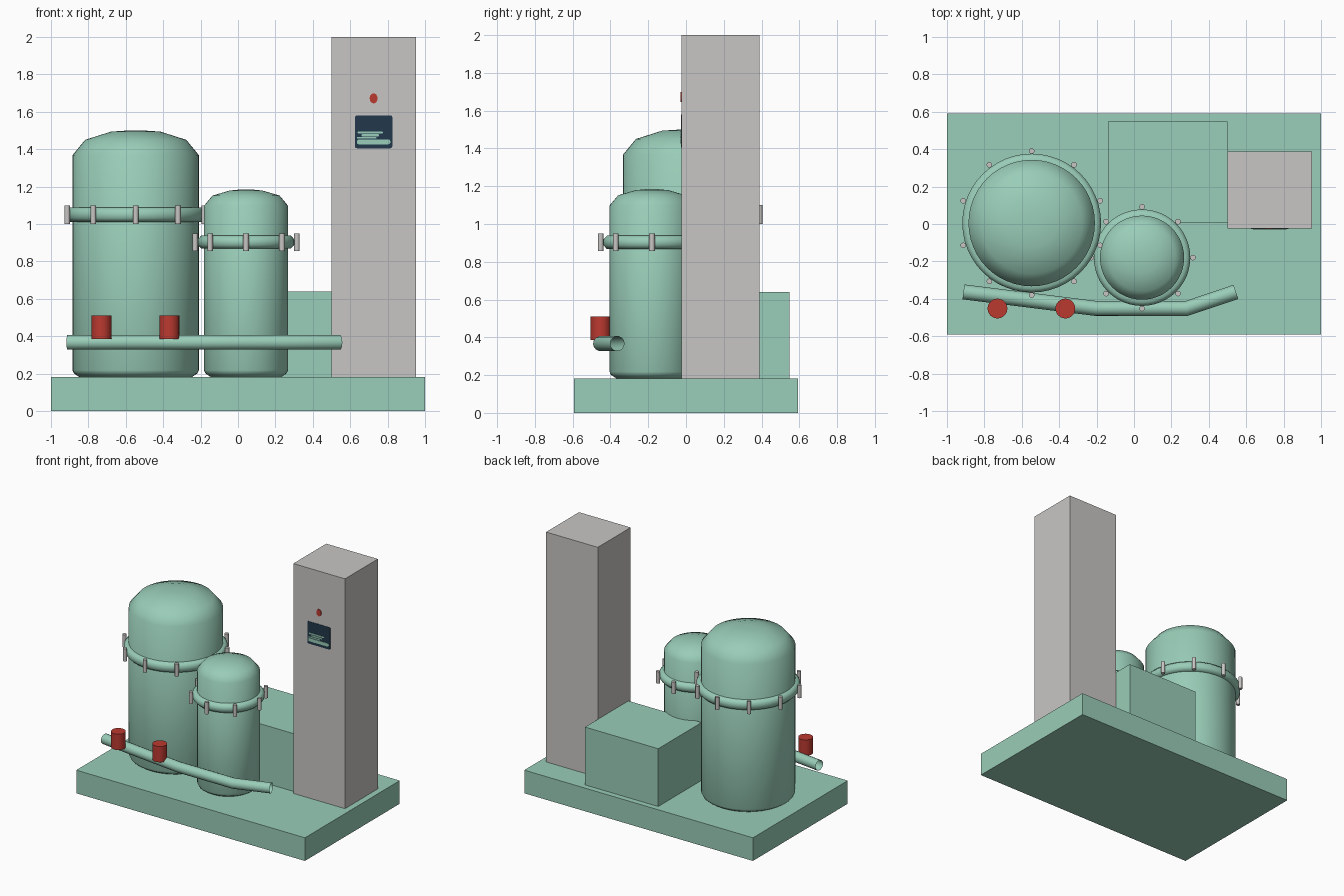
import bpy
import bmesh
from math import radians, sin, cos, tau
from mathutils import Matrix, Vector

cube = bpy.data.objects.get("Cube")
if cube:
    bpy.data.objects.remove(cube, do_unlink=True)


def material(name, colour):
    mat = bpy.data.materials.new(name)
    mat.use_nodes = True
    rgba = (*colour, 1)
    mat.diffuse_color = rgba
    bsdf = mat.node_tree.nodes["Principled BSDF"]
    bsdf.inputs["Base Color"].default_value = rgba
    bsdf.inputs["Roughness"].default_value = 0.6
    return mat


GREEN = material("pale green paint", (0.32, 0.61, 0.48))
GREY = material("light grey metal", (0.58, 0.565, 0.55))
RED = material("red paint", (0.5, 0.042, 0.03))
NAVY = material("dark blue screen", (0.016, 0.04, 0.07))


def finish(name, bm, mat, smooth=None):
    bmesh.ops.recalc_face_normals(bm, faces=bm.faces)
    mesh = bpy.data.meshes.new(name)
    bm.to_mesh(mesh)
    bm.free()
    mesh.materials.append(mat)
    if smooth:
        mesh.shade_smooth()
        mesh.set_sharp_from_angle(angle=radians(smooth))
    obj = bpy.data.objects.new(name, mesh)
    bpy.context.collection.objects.link(obj)
    return obj


def box(name, low, high, mat):
    low, high = Vector(low), Vector(high)
    bm = bmesh.new()
    bmesh.ops.create_cube(bm, size=1, matrix=Matrix.Translation((low + high) / 2)
                          @ Matrix.Diagonal((*(high - low), 1)))
    return finish(name, bm, mat)


def cylinder(bm, x, y, bottom, top, radius, sides):
    bmesh.ops.create_cone(bm, cap_ends=True, segments=sides, radius1=radius,
                          radius2=radius, depth=top - bottom,
                          matrix=Matrix.Translation((x, y, (bottom + top) / 2)))


def lathe(name, x, y, profile, mat, smooth, closed=False):
    bm = bmesh.new()
    verts = [bm.verts.new((x + r, y, z)) for r, z in profile]
    edges = [bm.edges.new(pair) for pair in zip(verts, verts[1:])]
    if closed:
        edges.append(bm.edges.new((verts[-1], verts[0])))
    bmesh.ops.spin(bm, geom=verts + edges, cent=(x, y, 0), axis=(0, 0, 1),
                   angle=tau, steps=48, use_merge=True)
    bmesh.ops.remove_doubles(bm, verts=bm.verts, dist=0.0005)
    return finish(name, bm, mat, smooth)


# Plinth, rear housing and control cabinet
FLOOR = 0.183
box("base_plinth", (-1, -0.592, 0), (1, 0.592, FLOOR), GREEN)
box("rear_housing", (-0.14, 0.005, FLOOR), (0.5, 0.547, 0.64), GREEN)
box("control_cabinet", (0.5, -0.023, FLOOR), (0.952, 0.388, 2), GREY)


# Tanks with domed lids, flange rings and clamp bolts
def tank(name, x, y, r, top, ring_low, ring_high, clamps):
    s = r / 0.338
    lathe(name + "_body", x, y, [
        (0, FLOOR), (r - 0.035, FLOOR), (r - 0.008, FLOOR + 0.018),
        (r, FLOOR + 0.035), (r, top - 0.132 * s), (r * 0.8, top - 0.05 * s),
        (r * 0.39, top - 0.006), (r * 0.12, top), (0, top)], GREEN, 50)
    edge = 0.02
    lathe(name + "_flange", x, y, [
        (r - 0.01, ring_low), (r + 0.014, ring_low), (r + 0.033, ring_low + edge),
        (r + 0.033, ring_high - edge), (r + 0.014, ring_high),
        (r - 0.01, ring_high)], GREEN, 60, closed=True)
    bm = bmesh.new()
    for i in range(clamps):
        a = tau * i / clamps + tau / 4
        cylinder(bm, x + (r + 0.047) * cos(a), y + (r + 0.047) * sin(a),
                 ring_low - 0.012, ring_high + 0.012, 0.015, 12)
    finish(name + "_clamps", bm, GREY, 40)


tank("large_tank", -0.547, 0.005, 0.338, 1.5, 1.012, 1.088, 10)
tank("small_tank", 0.043, -0.18, 0.225, 1.185, 0.868, 0.938, 8)

# Open-ended manifold pipe
curve = bpy.data.curves.new("manifold_pipe", "CURVE")
curve.dimensions = "3D"
curve.bevel_depth = 0.04
curve.bevel_resolution = 5
spline = curve.splines.new("POLY")
path = [(-0.912, -0.363), (-0.2, -0.452), (0.28, -0.452), (0.545, -0.363)]
spline.points.add(len(path) - 1)
for point, (px, py) in zip(spline.points, path):
    point.co = (px, py, 0.367, 1)
curve.materials.append(GREEN)
bpy.context.collection.objects.link(bpy.data.objects.new("manifold_pipe", curve))

# Red valve handles on the pipe
for side, x in (("right", -0.73), ("left", -0.367)):
    bm = bmesh.new()
    cylinder(bm, x, -0.452, 0.385, 0.51, 0.053, 24)
    finish(side + "_valve_handle", bm, RED, 40)


# Rounded plates on the cabinet front
def plate(name, x0, x1, z0, z1, corner, depth, mat):
    bm = bmesh.new()
    ring = []
    centres = [(x1 - corner, z1 - corner), (x0 + corner, z1 - corner),
               (x0 + corner, z0 + corner), (x1 - corner, z0 + corner)]
    for q, (cx, cz) in enumerate(centres):
        for k in range(5):
            a = tau / 4 * (q + k / 4)
            ring.append(bm.verts.new((cx + corner * cos(a), -0.022, cz + corner * sin(a))))
    face = bm.faces.new(ring)
    out = bmesh.ops.extrude_face_region(bm, geom=[face])["geom"]
    bmesh.ops.translate(bm, vec=(0, -depth, 0),
                        verts=[v for v in out if isinstance(v, bmesh.types.BMVert)])
    finish(name, bm, mat)


plate("display_screen", 0.625, 0.825, 1.405, 1.58, 0.01, 0.004, NAVY)
strips = [(0.64, 0.775, 1.484, 1.495), (0.66, 0.755, 1.469, 1.48),
          (0.635, 0.74, 1.456, 1.465), (0.635, 0.815, 1.426, 1.452)]
for n, (x0, x1, z0, z1) in enumerate(strips, 1):
    plate(f"display_strip_{n}", x0, x1, z0, z1, (z1 - z0) * 0.45, 0.007, GREEN)

# Oval indicator button
bm = bmesh.new()
bmesh.ops.create_cone(bm, cap_ends=True, segments=24, radius1=1, radius2=1, depth=1,
                      matrix=Matrix.Translation((0.725, -0.024, 1.672))
                      @ Matrix.Diagonal((0.021, 0.008, 0.027, 1))
                      @ Matrix.Rotation(tau / 4, 4, "X"))
finish("indicator_button", bm, RED, 40)
